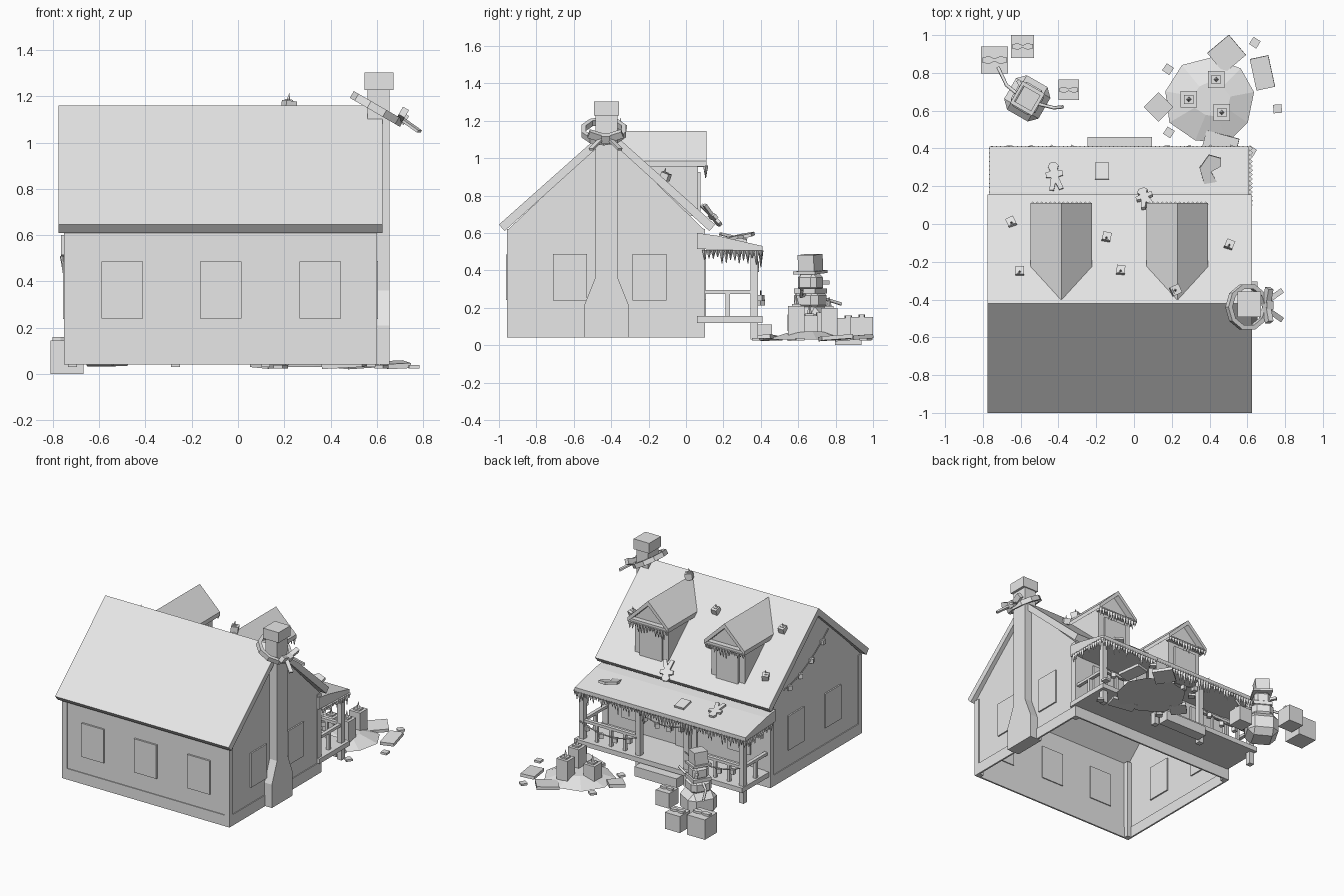
import bpy, bmesh, math, random
from mathutils import Vector, Matrix

random.seed(4)
cube = bpy.data.objects.get("Cube")
if cube:
    bpy.data.objects.remove(cube)

grey = bpy.data.materials.new("plain_grey")
grey.use_nodes = True
grey.diffuse_color = (0.8, 0.8, 0.8, 1)
grey.node_tree.nodes["Principled BSDF"].inputs["Base Color"].default_value = (0.8, 0.8, 0.8, 1)


def finish(name, bm, loc=(0, 0, 0), rot=(0, 0, 0)):
    bmesh.ops.recalc_face_normals(bm, faces=bm.faces)
    mesh = bpy.data.meshes.new(name)
    bm.to_mesh(mesh)
    bm.free()
    mesh.materials.append(grey)
    ob = bpy.data.objects.new(name, mesh)
    ob.location = loc
    ob.rotation_euler = [math.radians(a) for a in rot]
    bpy.context.collection.objects.link(ob)
    return ob


def block(name, loc, size, rot=(0, 0, 0), bevel=0):
    bm = bmesh.new()
    bmesh.ops.create_cube(bm, size=1)
    bmesh.ops.scale(bm, vec=size, verts=bm.verts)
    if bevel:
        bmesh.ops.bevel(bm, geom=bm.edges[:], offset=bevel, segments=1, affect='EDGES')
    return finish(name, bm, loc, rot)


def span(name, x, y, z):
    lo, hi = Vector((x[0], y[0], z[0])), Vector((x[1], y[1], z[1]))
    return block(name, (lo + hi) / 2, hi - lo)


def prism(name, pts, axis, lo, hi, loc=(0, 0, 0), rot=(0, 0, 0)):
    place = {'x': lambda p, t: (t, p[0], p[1]),
             'y': lambda p, t: (p[0], t, p[1]),
             'z': lambda p, t: (p[0], p[1], t)}[axis]
    bm = bmesh.new()
    face = bm.faces.new([bm.verts.new(place(p, lo)) for p in pts])
    out = bmesh.ops.extrude_face_region(bm, geom=[face], use_keep_orig=True)
    shift = Vector(place((0, 0), hi - lo))
    bmesh.ops.translate(bm, vec=shift, verts=[v for v in out['geom'] if isinstance(v, bmesh.types.BMVert)])
    return finish(name, bm, loc, rot)


def icicles(name, a, b, longest):
    a, b = Vector(a), Vector(b)
    n = max(3, int((b - a).length / 0.022))
    bm = bmesh.new()
    for i in range(n + 1):
        h = longest * random.uniform(0.3, 1)
        m = Matrix.Translation(a.lerp(b, i / n) - Vector((0, 0, h / 2)))
        bmesh.ops.create_cone(bm, segments=4, radius1=0.002, radius2=0.014, depth=h, cap_ends=True, matrix=m)
    finish(name, bm)


def path(name, pts, radius):
    cu = bpy.data.curves.new(name, 'CURVE')
    cu.dimensions = '3D'
    cu.bevel_depth, cu.bevel_resolution = radius, 1
    sp = cu.splines.new('POLY')
    sp.points.add(len(pts) - 1)
    for p, co in zip(sp.points, pts):
        p.co = (*co, 1)
    cu.materials.append(grey)
    ob = bpy.data.objects.new(name, cu)
    bpy.context.collection.objects.link(ob)


def garland(name, a, b, sag, bulbs):
    a, b = Vector(a), Vector(b)
    at = lambda t: a.lerp(b, t) - Vector((0, 0, sag * 4 * t * (1 - t)))
    path(name + "_wire", [at(i / 10) for i in range(11)], 0.004)
    for i in range(bulbs):
        block(name + "_bulb", at((i + 0.5) / bulbs) - Vector((0, 0, 0.016)), (0.03, 0.03, 0.032), (0, 0, 20 * i))


def candle(name, x, y, z, w, h, rot):
    block(name, (x, y, z + h / 2), (w, w, h), rot)
    block(name + "_rim", (x, y, z + h + w * 0.06), (w * 0.55, w * 0.55, w * 0.12), rot)
    bm = bmesh.new()
    bmesh.ops.create_cone(bm, segments=4, radius1=w * 0.16, radius2=0, depth=w * 0.6, cap_ends=True)
    finish(name + "_flame", bm, (x, y, z + h + w * 0.4), rot)


# House shell, open underneath
walls = prism("house_walls", [(-0.95, 0.04), (-0.95, 0.62), (-0.42, 1.12), (0.095, 0.62), (0.095, 0.04)], 'x', -0.745, 0.595)
bm = bmesh.new()
bm.from_mesh(walls.data)
bmesh.ops.delete(bm, geom=[f for f in bm.faces if all(v.co.z < 0.05 for v in f.verts)], context='FACES')
bm.to_mesh(walls.data)
bm.free()
prism("main_roof", [(-1, 0.645), (-0.42, 1.16), (0.155, 0.645), (0.125, 0.61), (-0.42, 1.105), (-0.97, 0.61)], 'x', -0.775, 0.625)

# Skirting and corner boards
for y in (-0.95, 0.095):
    block("skirting_long", (-0.075, y, 0.08), (1.35, 0.012, 0.08))
for x in (-0.745, 0.595):
    block("skirting_side", (x, -0.4275, 0.08), (0.012, 1.045, 0.08))
    for y in (-0.935, 0.08):
        block("corner_board", (x - math.copysign(0.015, x), y, 0.33), (0.042, 0.042, 0.58))

# Windows and door
for x in (-0.5, -0.075, 0.355):
    block("front_window", (x, -0.953, 0.363), (0.18, 0.02, 0.245))
for x in (-0.745, 0.595):
    for y in (-0.62, -0.195):
        block("side_window", (x, y, 0.363), (0.02, 0.18, 0.25))
for x in (-0.5, 0.355):
    block("back_window", (x, 0.098, 0.363), (0.18, 0.02, 0.245))
block("door", (-0.075, 0.098, 0.32), (0.17, 0.02, 0.33))

# Chimney with flared foot
half = [(0.12, 0.04), (0.12, 0.21), (0.06, 0.36), (0.06, 1.24)]
prism("chimney", [(-0.425 + y, z) for y, z in half] + [(-0.425 - y, z) for y, z in reversed(half)], 'x', 0.56, 0.655)
block("chimney_cap", (0.61, -0.425, 1.265), (0.125, 0.135, 0.075))

# Scarf ring and bow on the chimney
bm = bmesh.new()
rings = []
for i in range(10):
    a = i * math.tau / 10
    rings.append([bm.verts.new((r * math.cos(a), r * math.sin(a), z)) for r, z in ((0.1, -0.017), (0.125, -0.017), (0.125, 0.017), (0.1, 0.017))])
for i in range(10):
    for j in range(4):
        bm.faces.new((rings[i][j], rings[i][(j + 1) % 4], rings[i - 1][(j + 1) % 4], rings[i - 1][j]))
finish("wreath_ring", bm, (0.6, -0.44, 1.145), (0, 30, 0))
block("bow_knot", (0.71, -0.43, 1.105), (0.04, 0.045, 0.045), (0, 30, 0))
for s in (-1, 1):
    block("bow_loop", (0.71, -0.43 + s * 0.055, 1.12), (0.03, 0.075, 0.04), (s * 20, 30, 0))
    block("bow_tail", (0.745, -0.43 + s * 0.05, 1.075), (0.11, 0.028, 0.012), (0, 30, s * 35))

# Dormers
for x in (-0.385, 0.23):
    prism("dormer_wall", [(-0.135, 0.69), (-0.135, 0.98), (0, 1.11), (0.135, 0.98), (0.135, 0.69)], 'y', -0.3, 0.065, (x, 0, 0))
    prism("dormer_roof", [(-0.163, 0.985), (0, 1.145), (0.163, 0.985), (0.163, 0.955), (0, 1.11), (-0.163, 0.955)], 'y', -0.4, 0.11, (x, 0, 0))
    block("dormer_sill", (x, 0.08, 0.965), (0.3, 0.045, 0.025))
    block("dormer_window", (x, 0.068, 0.82), (0.18, 0.02, 0.21))
    icicles("dormer_icicles", (x - 0.15, 0.105, 0.96), (x + 0.15, 0.105, 0.96), 0.07)

# Porch
prism("porch_roof", [(0.06, 0.515), (0.06, 0.6), (0.17, 0.585), (0.41, 0.53), (0.41, 0.5)], 'x', -0.765, 0.61)
span("porch_floor", (-0.74, 0.615), (0.06, 0.41), (0.12, 0.155))
span("porch_step", (-0.245, 0.095), (0.38, 0.46), (0.04, 0.11))
posts = (-0.715, -0.27, 0.12, 0.575)
for x in posts:
    span("porch_post", (x - 0.019, x + 0.019), (0.345, 0.385), (0.03, 0.51))
for x0, x1 in (posts[:2], posts[2:]):
    span("front_rail", (x0, x1), (0.352, 0.378), (0.275, 0.295))
    for i in range(1, 4):
        x = x0 + (x1 - x0) * i / 4
        span("front_baluster", (x - 0.01, x + 0.01), (0.355, 0.375), (0.155, 0.28))
    garland("porch_garland", (x0, 0.4, 0.29), (x1, 0.4, 0.29), 0.05, 4)
for x in (posts[0], posts[3]):
    span("side_rail", (x - 0.013, x + 0.013), (0.09, 0.36), (0.275, 0.295))
    span("side_baluster", (x - 0.012, x + 0.012), (0.21, 0.235), (0.155, 0.28))
    edge = x + math.copysign(0.04, x)
    icicles("porch_side_icicles", (edge, 0.1, 0.51), (edge, 0.4, 0.505), 0.075)
icicles("porch_front_icicles", (-0.75, 0.4, 0.505), (0.6, 0.4, 0.505), 0.09)
garland("porch_beam_garland", (-0.27, 0.37, 0.47), (0.12, 0.37, 0.47), 0.05, 4)
garland("gable_garland", (-0.755, -0.56, 0.95), (-0.755, -0.05, 0.7), 0.05, 4)

# Biscuit figures and stocking lying on the roofs
side = [(0.015, 0.075), (0.028, 0.055), (0.018, 0.03), (0.045, 0.025), (0.045, 0.0), (0.02, -0.005), (0.038, -0.07), (0.015, -0.075), (0, -0.035)]
man = side + [(-x, y) for x, y in reversed(side[:-1])]
prism("biscuit_man_low", man, 'z', 0, 0.015, (-0.42, 0.25, 0.572), (-13, 0, 8))
prism("biscuit_man_high", man, 'z', 0, 0.018, (0.06, 0.13, 0.69), (-48, 0, 20))
block("biscuit_piece", (-0.17, 0.28, 0.567), (0.075, 0.09, 0.015), (-13, 0, 0))
prism("stocking", [(-0.02, 0.1), (0.06, 0.1), (0.05, -0.05), (-0.02, -0.1), (-0.075, -0.06), (-0.06, -0.02), (0, -0.01)], 'z', 0, 0.018,
      (0.41, 0.27, 0.567), (-13, 0, 200))

# Lights on the back slope and a dormer ridge
for x, y in ((-0.65, 0.01), (-0.605, -0.25), (-0.145, -0.07), (-0.07, -0.245), (0.505, -0.11)):
    candle("roof_light", x, y, 1.16 - 0.9 * (y + 0.42), 0.045, 0.04, (-20, 0, random.uniform(-25, 25)))
candle("ridge_light", 0.22, -0.35, 1.135, 0.05, 0.045, (0, 8, 25))

# Snow mound with paving slabs and candles
bm = bmesh.new()
bmesh.ops.create_cone(bm, segments=9, radius1=0.25, radius2=0.1, depth=0.045, cap_ends=True)
for v in bm.verts:
    v.co.x *= random.uniform(0.88, 1.05)
    v.co.y *= random.uniform(0.85, 1)
finish("snow_mound", bm, (0.41, 0.66, 0.052))
for x, y, w, d, r in ((0.49, 0.9, 0.15, 0.14, 40), (0.13, 0.62, 0.11, 0.11, 45), (0.68, 0.8, 0.1, 0.17, 12), (0.46, 0.43, 0.18, 0.09, -15)):
    block("large_slab", (x, y, 0.04), (w, d, 0.022), (4, -3, r))
for x, y in ((0.18, 0.82), (0.64, 0.96), (0.76, 0.61), (0.185, 0.485), (0.62, 0.385)):
    block("small_slab", (x, y, 0.032), (0.045, 0.045, 0.015), (0, 0, random.uniform(0, 60)))
for x, y, top in ((0.465, 0.59, 0.21), (0.29, 0.66, 0.16), (0.435, 0.765, 0.2)):
    candle("mound_candle", x, y, 0.05, 0.088, top - 0.05, (0, 0, 0))

# Snowman
sx, sy = -0.565, 0.665
for name, z, w, h in (("snowman_body", 0.12, 0.21, 0.17), ("snowman_chest", 0.24, 0.15, 0.11), ("snowman_head", 0.335, 0.115, 0.1)):
    block(name, (sx, sy, z), (w, w, h), (0, 0, -30), w * 0.2)
block("snowman_scarf", (sx, sy, 0.29), (0.13, 0.13, 0.025), (0, 0, -30))
block("hat_brim", (sx, sy, 0.39), (0.135, 0.135, 0.015), (0, 4, -30))
block("hat_crown", (sx, sy, 0.44), (0.098, 0.098, 0.09), (0, 4, -30))
block("snowman_nose", (sx - 0.035, sy + 0.07, 0.335), (0.02, 0.06, 0.02), (0, 0, 30))
path("left_arm", [(sx + 0.06, sy - 0.03, 0.27), (sx + 0.14, sy - 0.05, 0.26), (sx + 0.19, sy - 0.045, 0.3)], 0.009)
path("right_arm", [(sx - 0.06, sy + 0.03, 0.27), (sx - 0.11, sy + 0.07, 0.25), (sx - 0.155, sy + 0.165, 0.22)], 0.009)

# Gift boxes with bows
for x, y, z, w, h in ((-0.738, 0.868, 0, 0.143, 0.145), (-0.59, 0.94, 0.03, 0.12, 0.12), (-0.345, 0.71, 0.05, 0.108, 0.11)):
    block("gift_box", (x, y, z + h / 2), (w, w, h))
    bow = [(-0.45, -0.1), (-0.2, -0.14), (0, -0.05), (0.2, -0.14), (0.45, -0.1)]
    bow += [(-p, -q) for p, q in bow]
    prism("gift_bow", [(p * w, q * w) for p, q in bow], 'z', 0, 0.015, (x, y, z + h))
